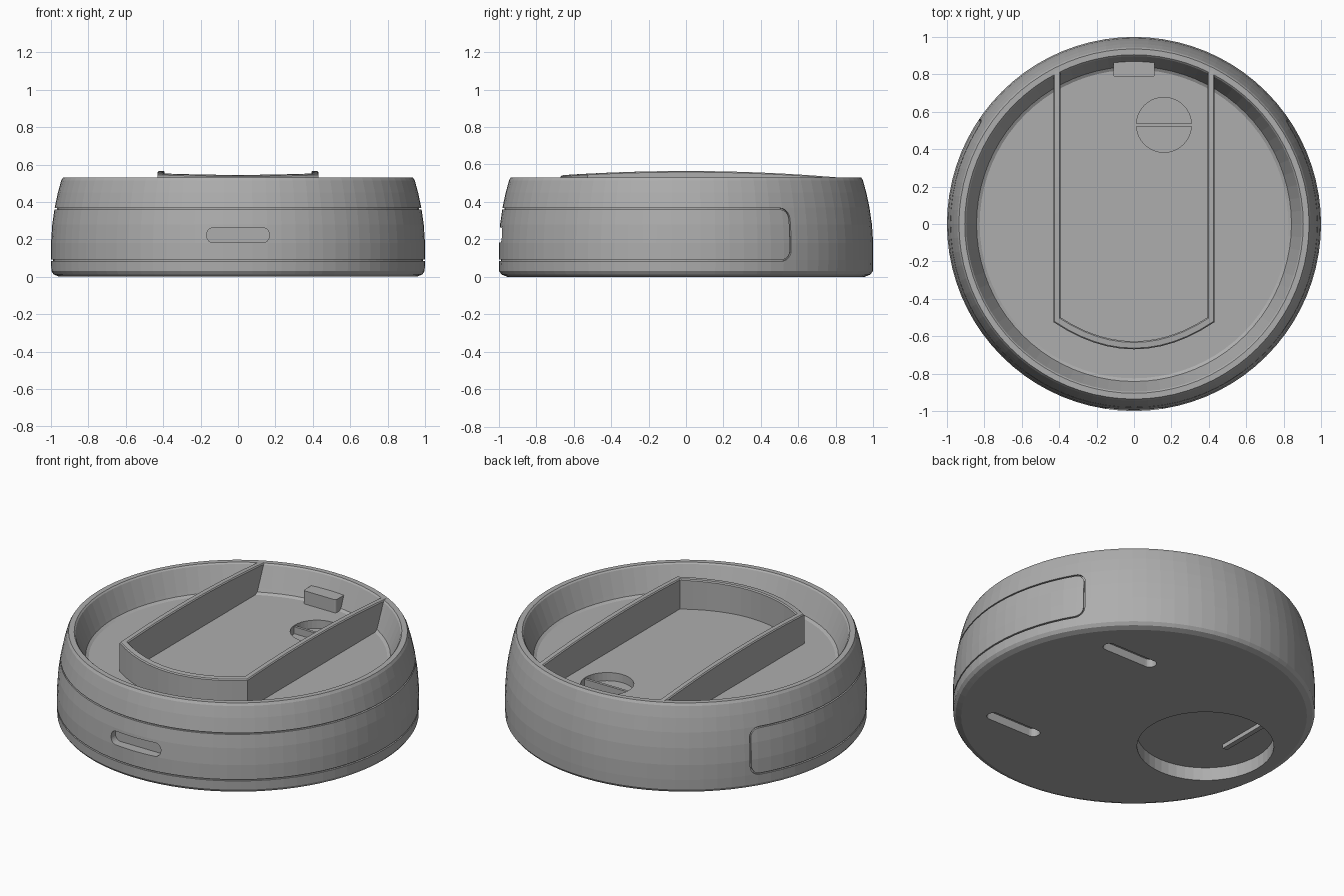
import bpy, bmesh, math
from mathutils import Vector

if "Cube" in bpy.data.objects:
    bpy.data.objects.remove(bpy.data.objects["Cube"])

SIDES = 80
FLOOR = 0.37
grey = bpy.data.materials.new("warm_grey_plastic")
grey.diffuse_color = (0.42, 0.42, 0.42, 1)
grey.use_nodes = True
grey.node_tree.nodes["Principled BSDF"].inputs["Base Color"].default_value = grey.diffuse_color


def make(name, verts, faces):
    me = bpy.data.meshes.new(name)
    bm = bmesh.new()
    vs = [bm.verts.new(v) for v in verts]
    for f in faces:
        bm.faces.new([vs[i] for i in f])
    bmesh.ops.recalc_face_normals(bm, faces=bm.faces)
    bm.to_mesh(me)
    bm.free()
    me.materials.append(grey)
    ob = bpy.data.objects.new(name, me)
    bpy.context.collection.objects.link(ob)
    return ob


def loft(name, rings, loop=False):
    """Skin equal-sized closed rings; cap the ends unless the rings form a loop."""
    n, m = len(rings[0]), len(rings)
    verts = [v for r in rings for v in r]
    faces = []
    for j in range(m if loop else m - 1):
        a, b = j * n, ((j + 1) % m) * n
        faces += [(a + i, a + (i + 1) % n, b + (i + 1) % n, b + i) for i in range(n)]
    if not loop:
        faces += [tuple(range(n)), tuple(range((m - 1) * n, m * n))]
    return make(name, verts, faces)


def circle(r, z, cx=0, cy=0, n=SIDES):
    return [(cx + r * math.cos(2 * math.pi * i / n), cy + r * math.sin(2 * math.pi * i / n), z)
            for i in range(n)]


def box(name, x0, x1, y0, y1, z0, z1):
    return loft(name, [[(x0, y0, z), (x1, y0, z), (x1, y1, z), (x0, y1, z)] for z in (z0, z1)])


def pill(cx, cy, length, width, corner):
    """Rounded rectangle outline in 2D."""
    pts = []
    for k, (sx, sy) in enumerate(((1, 1), (-1, 1), (-1, -1), (1, -1))):
        for i in range(7):
            a = math.radians(90 * k + 15 * i)
            pts.append((cx + sx * (length / 2 - corner) + corner * math.cos(a),
                        cy + sy * (width / 2 - corner) + corner * math.sin(a)))
    return pts


def cut(target, cutter):
    cutter.hide_render = True
    mod = target.modifiers.new("cut", 'BOOLEAN')
    mod.object, mod.operation, mod.solver = cutter, 'DIFFERENCE', 'EXACT'
    bpy.context.view_layer.objects.active = target
    bpy.ops.object.modifier_apply(modifier=mod.name)
    bpy.data.objects.remove(cutter)


# Round body with a dished top: radius, height profile
outer = [(0.955, 0), (0.985, 0.012), (0.998, 0.03), (1.0, 0.09), (1.0, 0.18), (0.993, 0.28),
         (0.98, 0.37), (0.963, 0.45), (0.945, 0.515), (0.936, 0.53)]
inner = [(0.905, 0.53), (0.897, 0.522), (0.85, 0.40), (0.842, 0.38), (0.825, FLOOR)]
body = loft("body", [circle(r, z) for r, z in outer + inner])


def radius_at(z):
    for (r0, z0), (r1, z1) in zip(outer, outer[1:]):
        if z0 <= z <= z1:
            return r0 + (r1 - r0) * (z - z0) / (z1 - z0)
    return 1.0


# Thin seam around the wraparound front panel (arc length, height outline)
half = math.radians(124)
outline = pill(0, 0.2255, 2 * half, 0.275, 0.055)
dense = []
for i, p in enumerate(outline):
    q = outline[(i + 1) % len(outline)]
    steps = max(1, int(math.dist(p, q) / 0.06))
    dense += [(p[0] + (q[0] - p[0]) * k / steps, p[1] + (q[1] - p[1]) * k / steps)
              for k in range(steps)]
rings = []
for i, (s, z) in enumerate(dense):
    a, b = Vector(dense[i - 1]), Vector(dense[(i + 1) % len(dense)])
    t = (b - a).normalized()
    ring = []
    for side, dr in ((-1, -0.012), (1, -0.012), (1, 0.02), (-1, 0.02)):
        s2, z2 = s - t.y * side * 0.004, z + t.x * side * 0.004
        r = radius_at(z) + dr
        ang = s2 - math.pi / 2
        ring.append((r * math.cos(ang), r * math.sin(ang), z2))
    rings.append(ring)
cut(body, loft("seam_cutter", rings, loop=True))

# Front opening
slot = pill(0, 0.222, 0.335, 0.08, 0.036)
cut(body, loft("front_slot_cutter", [[(x, y, z) for x, z in slot] for y in (-1.1, -0.94)]))

# Two slots and a round recess underneath
for y in (-0.5, 0.5):
    s = pill(0.45, y, 0.36, 0.075, 0.035)
    cut(body, loft("foot_slot_cutter", [[(u, v, z) for u, v in s] for z in (-0.1, 0.05)]))
cut(body, loft("base_recess_cutter", [circle(0.378, z, -0.515, 0, 48) for z in (-0.1, 0.08)]))
box("base_recess_rib", -0.695, -0.665, -0.03, 0.335, 0.055, 0.085)

# Round recess with a crossbar in the tray floor
cut(body, loft("tray_recess_cutter", [circle(0.147, z, 0.16, 0.53, 40) for z in (0.32, 0.6)]))
box("tray_recess_bar", 0.013, 0.307, 0.522, 0.538, 0.315, 0.362)


# U-shaped divider wall with an arched top edge
def u_path(x, y_corner, y_front, n=14, m=12):
    left = [(-x, 0.82 + (y_corner - 0.82) * i / n) for i in range(n)]
    front = [(-x + 2 * x * i / m, y_front + (y_corner - y_front) * (2 * i / m - 1) ** 2)
             for i in range(m + 1)]
    return left + front + [(-u, v) for u, v in reversed(left)]


def top(y):
    return 0.565 - 0.052 * y * y


sections = []
for (ox, oy), (ix, iy) in zip(u_path(0.43, -0.525, -0.67), u_path(0.392, -0.5, -0.627)):
    sections.append([(ox, oy, FLOOR - 0.01), (ox, oy, top(oy) - 0.006),
                     (ox + (ix - ox) * 0.15, oy + (iy - oy) * 0.15, top(oy)),
                     (ix + (ox - ix) * 0.15, iy + (oy - iy) * 0.15, top(iy)),
                     (ix, iy, top(iy) - 0.006), (ix, iy, FLOOR - 0.01)])
loft("divider_wall", sections)

# Connector tab at the back of the tray
tab = pill(0, 0.83, 0.22, 0.09, 0.012)
loft("connector_tab", [[(x, y, z) for x, y in tab] for z in (FLOOR - 0.01, 0.45)])
